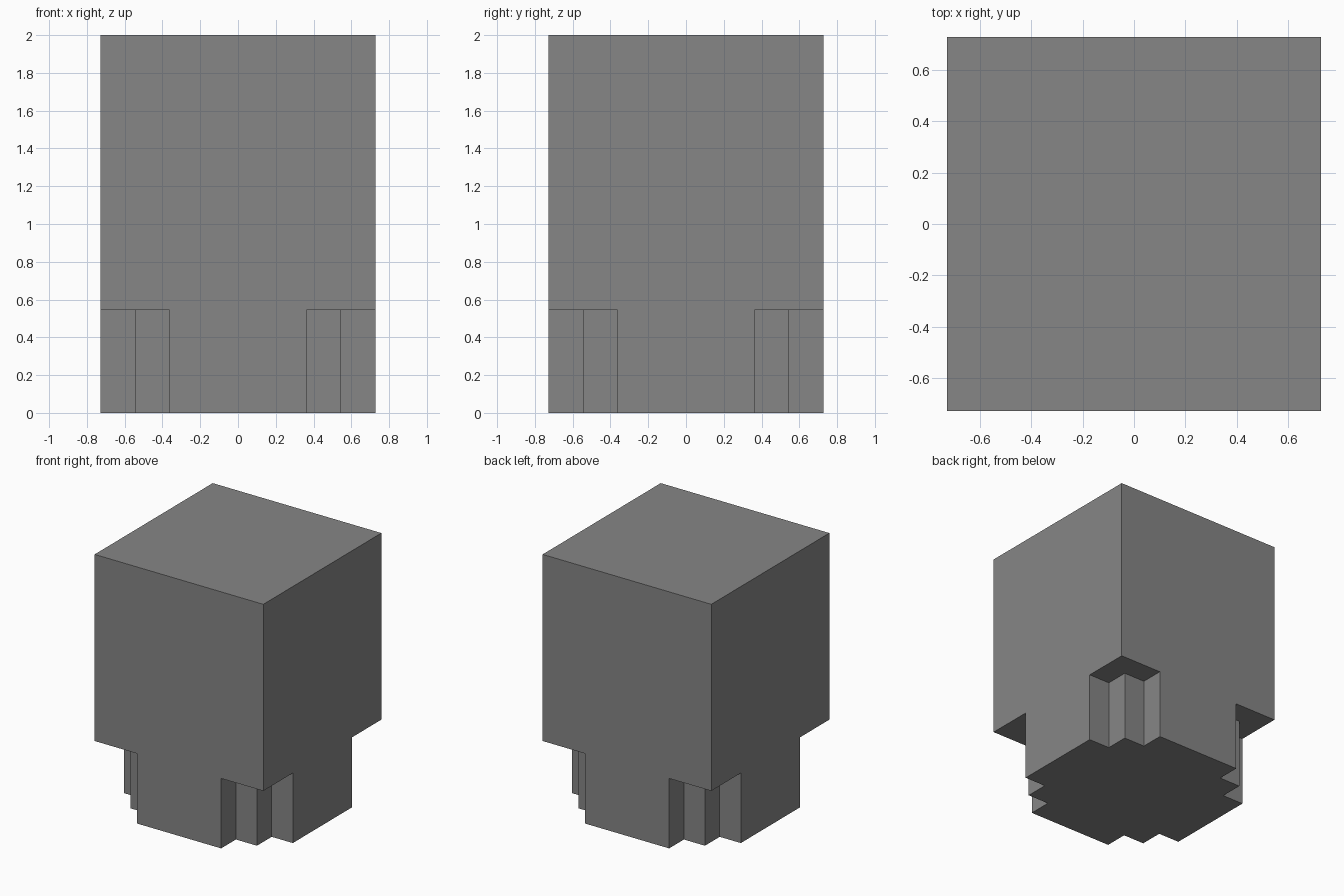
import bpy
import bmesh
from mathutils import Vector

# Remove the default object
cube = bpy.data.objects.get("Cube")
if cube:
    bpy.data.objects.remove(cube, do_unlink=True)

U = 1 / 11                      # one building unit
HALF, STEP, INNER = 8 * U, 6 * U, 4 * U
HEIGHT, NOTCH = 22 * U, 6 * U
OUT = 1.0                       # cutter overshoot

# Plain grey
grey = bpy.data.materials.new("grey")
grey.use_nodes = True
colour = (0.24, 0.24, 0.24, 1)
grey.diffuse_color = colour
grey.node_tree.nodes["Principled BSDF"].inputs["Base Color"].default_value = colour


def add_object(name, bm):
    bmesh.ops.recalc_face_normals(bm, faces=bm.faces)
    mesh = bpy.data.meshes.new(name)
    bm.to_mesh(mesh)
    bm.free()
    mesh.materials.append(grey)
    obj = bpy.data.objects.new(name, mesh)
    bpy.context.scene.collection.objects.link(obj)
    return obj


# Full-height block
bm = bmesh.new()
bmesh.ops.create_cube(bm, size=1)
bmesh.ops.scale(bm, vec=(2 * HALF, 2 * HALF, HEIGHT), verts=bm.verts)
bmesh.ops.translate(bm, vec=(0, 0, HEIGHT / 2), verts=bm.verts)
block = add_object("stepped_block", bm)

# Stepped cutter at each of the four lower corners
profile = [(INNER, OUT), (INNER, STEP), (STEP, STEP), (STEP, INNER), (OUT, INNER), (OUT, OUT)]
bm = bmesh.new()
for sx in (-1, 1):
    for sy in (-1, 1):
        face = bm.faces.new([bm.verts.new((sx * x, sy * y, -0.5)) for x, y in profile])
        top = bmesh.ops.extrude_face_region(bm, geom=[face])["geom"]
        verts = [g for g in top if isinstance(g, bmesh.types.BMVert)]
        bmesh.ops.translate(bm, vec=Vector((0, 0, NOTCH + 0.5)), verts=verts)
cutter = add_object("corner_cutter", bm)
cutter.hide_render = True

# Cut the corners, then discard the cutter
cut = block.modifiers.new("corner_notches", 'BOOLEAN')
cut.operation = 'DIFFERENCE'
cut.solver = 'EXACT'
cut.object = cutter
bpy.context.view_layer.objects.active = block
bpy.ops.object.modifier_apply(modifier=cut.name)
bpy.data.objects.remove(cutter, do_unlink=True)
